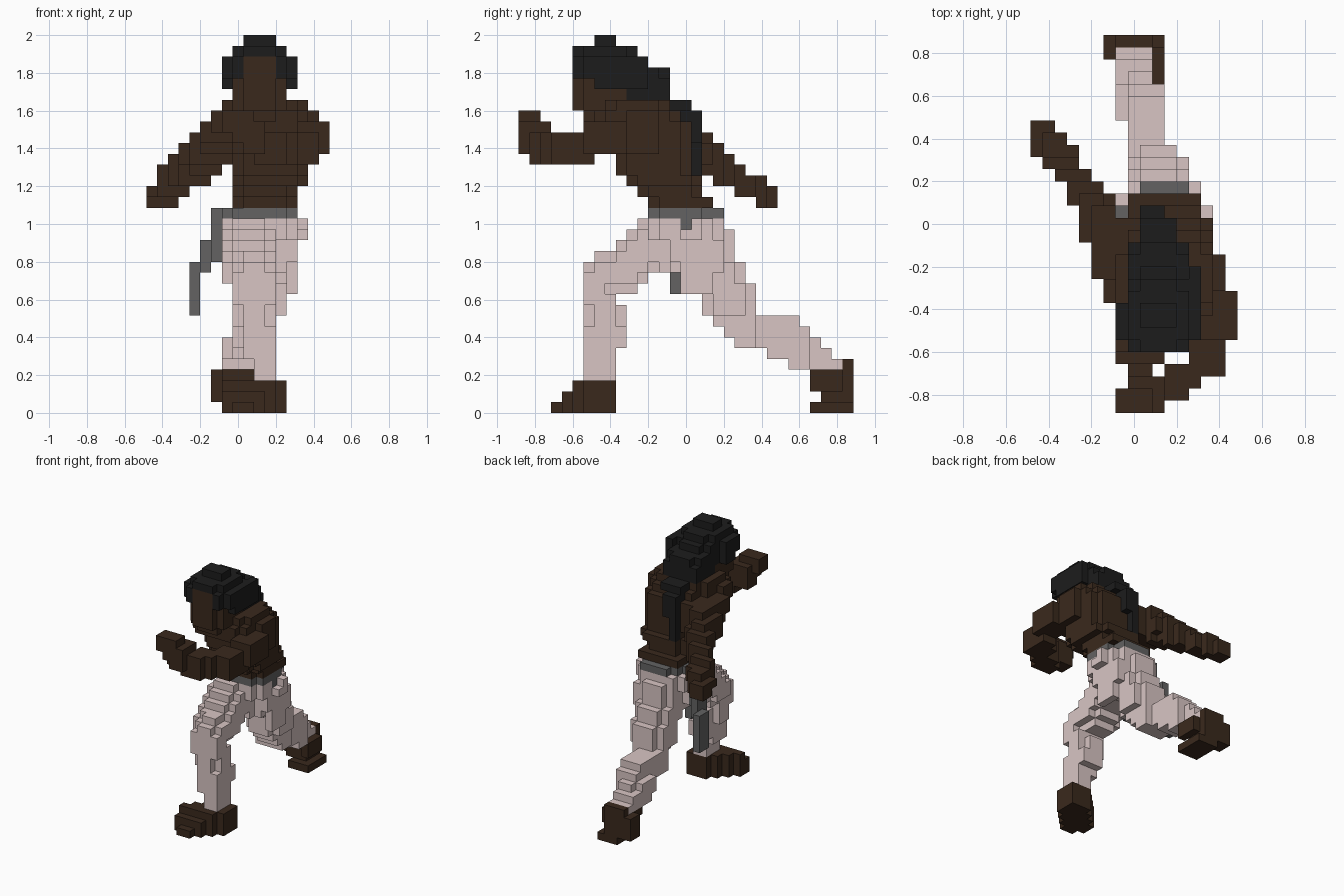
import bpy
import bmesh
from mathutils import Vector

if bpy.data.objects.get("Cube"):
    bpy.data.objects.remove(bpy.data.objects["Cube"], do_unlink=True)

UNIT = 2 / 35                      # edge length of one block
ORIGIN = Vector((-8.5, -15.5, 0))  # grid corner, in blocks
blocks = {}                        # block position -> part name
part_material = {}


def make_material(name, color):
    mat = bpy.data.materials.new(name)
    mat.use_nodes = True
    mat.diffuse_color = (*color, 1)
    mat.node_tree.nodes["Principled BSDF"].inputs["Base Color"].default_value = (*color, 1)
    return mat


skin = make_material("dark brown skin", (0.042, 0.022, 0.012))
black = make_material("black hair", (0.012, 0.012, 0.012))
cloth = make_material("pale pink cloth", (0.69, 0.56, 0.55))
grey = make_material("grey sash", (0.125, 0.123, 0.123))


def loft(part, material, axis, *sections):
    """Fill blocks between sections (position, a0, a1, b0, b1) along an axis.

    a and b are the two other axes in x, y, z order. Corners of wide
    sections are trimmed so that the part looks rounded.
    """
    part_material[part] = material
    ends = list(sections[1:]) or [sections[0]]
    for low, high in zip(sections, ends):
        span = max(high[0] - low[0], 1)
        for pos in range(low[0], high[0] + 1):
            t = (pos - low[0]) / span
            a0, a1, b0, b1 = (int(p + (q - p) * t + 0.5)
                              for p, q in zip(low[1:], high[1:]))
            trim = a1 - a0 > 3 and b1 - b0 > 3
            for a in range(a0, a1):
                for b in range(b0, b1):
                    if trim and a in (a0, a1 - 1) and b in (b0, b1 - 1):
                        continue
                    cell = [a, b]
                    cell.insert("xyz".index(axis), pos)
                    blocks[tuple(cell)] = part


def column(part, material, low, high, *section):
    """Fill a straight upright block column from layer low to layer high."""
    loft(part, material, "z", (low, *section), (high, *section))


def build(part):
    """Turn the blocks of one part into a mesh of their exposed faces."""
    bm = bmesh.new()
    corners = {}

    def corner(point):
        key = tuple(point)
        if key not in corners:
            corners[key] = bm.verts.new((Vector(key) + ORIGIN) * UNIT)
        return corners[key]

    for cell, owner in blocks.items():
        if owner != part:
            continue
        for axis in range(3):
            for side in (0, 1):
                step = list(cell)
                step[axis] += 2 * side - 1
                if tuple(step) in blocks:
                    continue
                loop = []
                for u, v in ((0, 0), (1, 0), (1, 1), (0, 1)):
                    point = list(cell)
                    point[axis] += side
                    point[(axis + 1) % 3] += u
                    point[(axis + 2) % 3] += v
                    loop.append(corner(point))
                bm.faces.new(loop if side else loop[::-1])
    mesh = bpy.data.meshes.new(part)
    bm.to_mesh(mesh)
    bm.free()
    mesh.materials.append(part_material[part])
    bpy.context.collection.objects.link(bpy.data.objects.new(part, mesh))


# Trousers: hips, then the bent front leg and the stretched back leg
loft("hips", cloth, "z", (13, 8, 13, 13, 17), (14, 7, 13, 13, 18), (17, 7, 14, 12, 19))
loft("front_thigh", cloth, "y", (6, 8, 12, 10, 14), (9, 7, 12, 11, 16),
     (10, 7, 12, 11, 17), (12, 7, 12, 13, 18), (16, 7, 12, 13, 18))
loft("front_shin", cloth, "z", (3, 10, 12, 6, 9), (5, 9, 12, 6, 9),
     (6, 9, 12, 6, 10), (9, 8, 12, 6, 10), (10, 8, 12, 6, 9))
loft("back_thigh", cloth, "z", (7, 9, 12, 19, 22), (8, 9, 12, 18, 22), (9, 8, 13, 17, 22),
     (11, 8, 13, 17, 22), (12, 8, 13, 16, 21), (13, 8, 13, 14, 21),
     (14, 8, 13, 13, 20), (16, 8, 13, 13, 20), (17, 8, 13, 13, 19))
loft("outer_hip", cloth, "z", (11, 13, 14, 15, 18), (15, 13, 14, 14, 19),
     (16, 13, 15, 15, 17), (17, 13, 15, 16, 17))
loft("back_shin", cloth, "y", (20, 8, 12, 6, 9), (22, 8, 11, 6, 9), (23, 8, 11, 5, 9),
     (24, 8, 11, 5, 9), (25, 8, 11, 4, 9), (26, 8, 11, 4, 8),
     (27, 8, 10, 4, 7), (29, 8, 10, 4, 5))
loft("back_shin", cloth, "y", (24, 7, 8, 5, 7), (25, 7, 8, 4, 7), (29, 7, 8, 4, 5))

# Bare feet
loft("front_foot", skin, "y", (3, 8, 10, 0, 1), (4, 7, 11, 0, 2),
     (5, 7, 12, 0, 3), (7, 9, 13, 0, 3), (8, 10, 13, 0, 3))
loft("back_foot", skin, "z", (0, 8, 11, 27, 31), (1, 7, 10, 28, 31), (3, 7, 10, 27, 31))
column("back_foot", skin, 1, 3, 6, 7, 29, 31)
column("back_foot", skin, 2, 3, 10, 11, 27, 30)
column("back_foot", skin, 4, 4, 7, 10, 30, 31)

# Leaning torso and neck
loft("torso", skin, "z", (19, 8, 14, 12, 18), (20, 8, 14, 11, 17), (21, 8, 15, 10, 17),
     (22, 8, 15, 9, 16), (24, 8, 15, 8, 15), (26, 7, 15, 7, 15),
     (27, 7, 15, 7, 14), (28, 7, 15, 8, 14))
column("waist", skin, 19, 19, 8, 14, 15, 18)
column("upper_back", skin, 23, 26, 8, 14, 13, 16)
column("upper_back", skin, 27, 27, 8, 14, 13, 15)
column("neck", skin, 28, 29, 9, 12, 7, 12)

# Left arm, bent across the front with a raised fist
loft("left_upper_arm", skin, "y", (6, 14, 17, 24, 27), (9, 14, 17, 24, 27),
     (10, 13, 16, 24, 28), (12, 13, 16, 24, 28), (13, 12, 15, 25, 28), (14, 12, 15, 24, 27))
loft("left_forearm", skin, "x", (10, 1, 3, 23, 26), (12, 1, 4, 23, 26),
     (13, 2, 6, 23, 26), (15, 3, 7, 23, 26))
loft("left_fist", skin, "x", (7, 0, 2, 26, 28), (8, 0, 2, 25, 28),
     (9, 0, 2, 24, 28), (10, 0, 2, 24, 27))
column("left_fist", skin, 24, 26, 8, 11, 1, 3)

# Right arm, trailing behind
loft("right_shoulder", skin, "y", (9, 6, 8, 26, 28), (11, 5, 8, 25, 27),
     (14, 5, 8, 23, 27), (16, 5, 7, 23, 27))
loft("right_arm", skin, "y", (14, 4, 7, 23, 26), (16, 4, 7, 22, 26), (17, 3, 7, 22, 26),
     (18, 3, 6, 21, 25), (19, 2, 5, 21, 24), (20, 1, 4, 20, 23),
     (21, 1, 4, 20, 22), (22, 1, 3, 19, 22), (23, 1, 2, 19, 21))
loft("right_hand", skin, "y", (21, 0, 2, 20, 21), (22, 0, 2, 19, 21), (23, 0, 2, 19, 21))

# Head
loft("head", skin, "z", (27, 9, 12, 6, 10), (28, 8, 13, 5, 11), (32, 8, 13, 5, 11))

# Hair: crown, sides, fringe and the tail down the back
loft("hair", black, "z", (31, 8, 13, 6, 14), (32, 8, 13, 6, 12),
     (33, 8, 13, 5, 11), (34, 9, 12, 7, 9))
loft("hair", black, "z", (30, 7, 8, 7, 9), (31, 7, 8, 6, 9), (32, 7, 8, 6, 9))
loft("hair", black, "z", (30, 13, 14, 7, 12), (31, 13, 14, 6, 12), (32, 13, 14, 6, 12))
for x in (8, 12):
    column("hair", black, 31, 32, x, x + 1, 5, 7)
    column("hair", black, 30, 30, x, x + 1, 7, 11)
loft("hair_tail", black, "z", (22, 9, 10, 16, 17), (24, 9, 10, 16, 17),
     (25, 9, 11, 15, 17), (27, 9, 11, 14, 17), (28, 9, 12, 11, 16),
     (29, 8, 13, 11, 14), (30, 8, 13, 11, 14))
column("hair_tail", black, 29, 29, 8, 13, 10, 11)
column("face", skin, 29, 32, 9, 12, 5, 7)

# Belt, side knot and hanging sash
column("belt", grey, 18, 18, 7, 14, 12, 18)
column("belt", grey, 18, 18, 9, 13, 16, 19)
column("belt_knot", grey, 17, 17, 13, 14, 15, 16)
column("sash", grey, 14, 18, 6, 7, 15, 17)
column("sash", grey, 13, 15, 5, 6, 16, 18)
column("sash", grey, 9, 13, 4, 5, 17, 19)
column("sash_end", grey, 11, 13, 8, 9, 14, 15)

for name in part_material:
    build(name)
